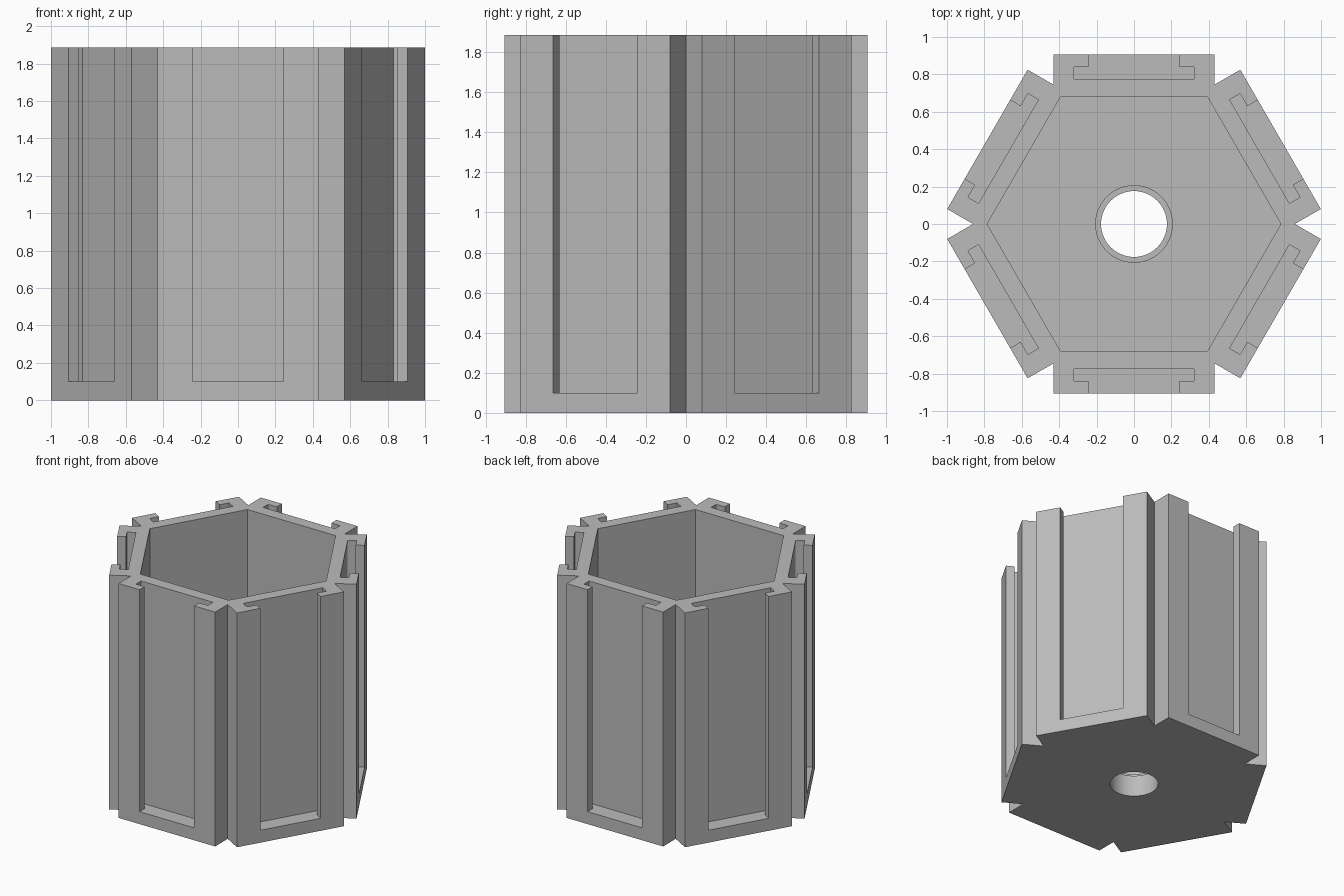
import bpy, bmesh, math
from mathutils import Matrix, Vector

if "Cube" in bpy.data.objects:
    bpy.data.objects.remove(bpy.data.objects["Cube"])

H = 1.885          # total height
FLOOR = 0.2        # cavity floor height
SLOT_Z = 0.1       # slot floor height

grey = bpy.data.materials.new("plain grey")
grey.diffuse_color = (0.5, 0.5, 0.5, 1)
grey.use_nodes = True
grey.node_tree.nodes["Principled BSDF"].inputs["Base Color"].default_value = grey.diffuse_color


def prism(name, pts, z0, z1):
    """Extrude a flat outline between two heights."""
    bm = bmesh.new()
    face = bm.faces.new([bm.verts.new((x, y, z0)) for x, y in pts])
    new = bmesh.ops.extrude_face_region(bm, geom=[face])["geom"]
    bmesh.ops.translate(bm, vec=(0, 0, z1 - z0),
                        verts=[v for v in new if isinstance(v, bmesh.types.BMVert)])
    bmesh.ops.recalc_face_normals(bm, faces=bm.faces)
    me = bpy.data.meshes.new(name)
    bm.to_mesh(me)
    bm.free()
    me.materials.append(grey)
    ob = bpy.data.objects.new(name, me)
    bpy.context.collection.objects.link(ob)
    return ob


def turn(pts, k):
    rot = Matrix.Rotation(math.radians(60 * k), 2)
    return [tuple(rot @ Vector(p)) for p in pts]


def ring(r, n):
    return [(r * math.cos(2 * math.pi * i / n), r * math.sin(2 * math.pi * i / n))
            for i in range(n)]


# Hexagonal body with a raised slab on each side, leaving V notches at the corners
side = [(-0.43, -0.745), (-0.43, -0.905), (0.43, -0.905)]
body = prism("hexagonal_holder", [p for k in range(6) for p in turn(side, k)], 0, H)

# Cavity, drain hole with a wider upper step, and six T slots open at the top
cutters = [
    prism("cavity_cutter", ring(0.785, 6), FLOOR, H + 0.1),
    prism("hole_cutter", ring(0.176, 64), -0.1, FLOOR + 0.1),
    prism("hole_step_cutter", ring(0.205, 64), FLOOR - 0.03, FLOOR + 0.1),
]
slot = [(-0.32, -0.775), (-0.32, -0.84), (-0.243, -0.84), (-0.243, -1.0),
        (0.243, -1.0), (0.243, -0.84), (0.32, -0.84), (0.32, -0.775)]
cutters += [prism("slot_cutter", turn(slot, k), SLOT_Z, H + 0.1) for k in range(6)]

bpy.context.view_layer.objects.active = body
for c in cutters:
    mod = body.modifiers.new("cut", "BOOLEAN")
    mod.operation, mod.solver, mod.object = "DIFFERENCE", "EXACT", c
    bpy.ops.object.modifier_apply(modifier=mod.name)
for c in cutters:
    bpy.data.objects.remove(c)

# Round hole shades smooth, everything else stays crisp
body.select_set(True)
bpy.ops.object.shade_smooth_by_angle(angle=math.radians(30))
